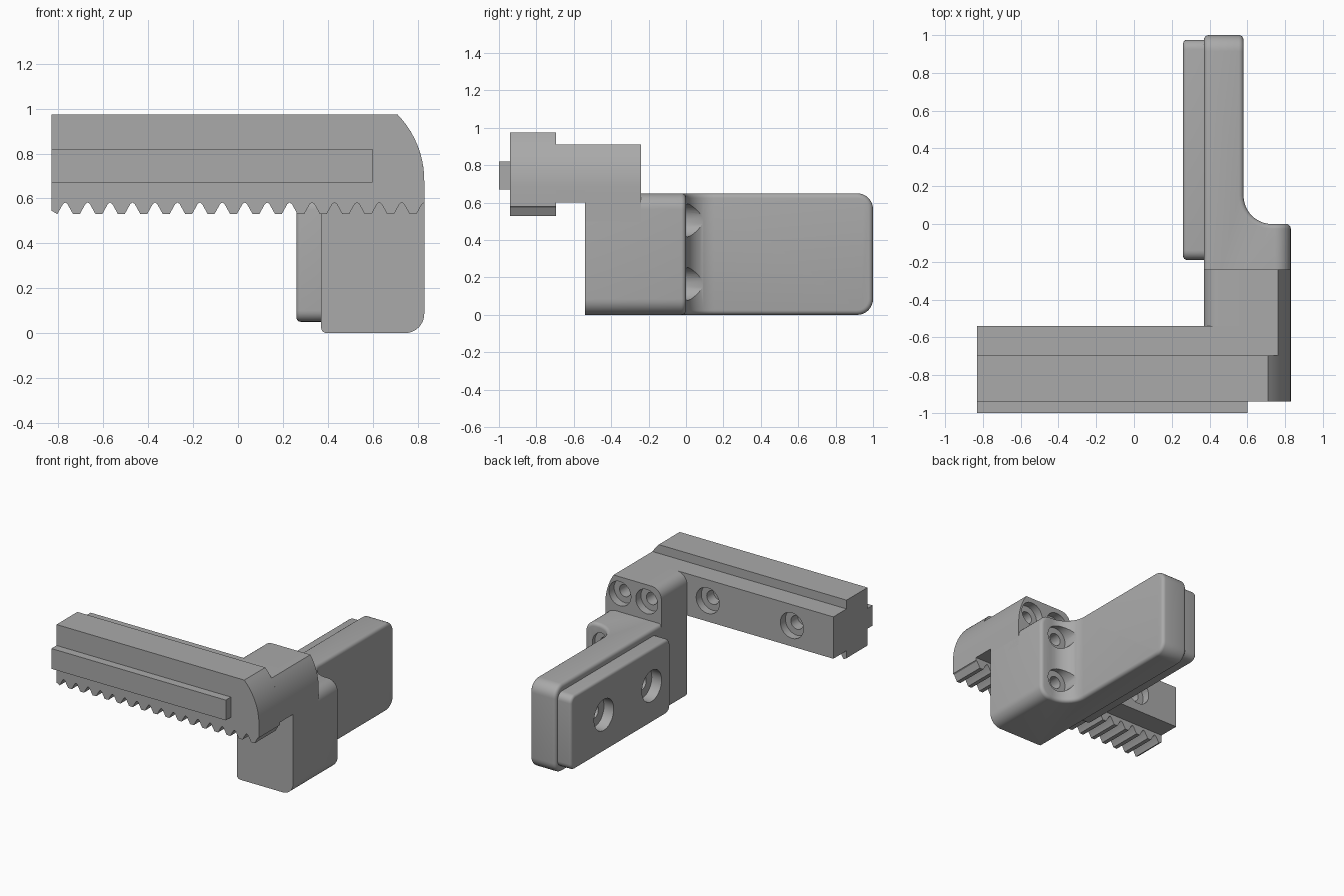
import bpy, bmesh, math
from mathutils import Vector, Matrix

if "Cube" in bpy.data.objects:
    bpy.data.objects.remove(bpy.data.objects["Cube"], do_unlink=True)

grey = bpy.data.materials.new("plain grey")
grey.use_nodes = True
grey.diffuse_color = (0.4, 0.4, 0.4, 1)
grey.node_tree.nodes["Principled BSDF"].inputs["Base Color"].default_value = grey.diffuse_color


def arc(cx, cy, r, start, end, steps=8):
    angles = [math.radians(start + (end - start) * i / steps) for i in range(steps + 1)]
    return [(cx + r * math.cos(a), cy + r * math.sin(a)) for a in angles]


def prism(points, axis, low, high):
    """Extrude a profile along y (points are x, z) or z (points are x, y)."""
    bm = bmesh.new()
    at = (lambda p: (p[0], low, p[1])) if axis == "y" else (lambda p: (p[0], p[1], low))
    face = bm.faces.new([bm.verts.new(at(p)) for p in points])
    step = Vector((0, high - low, 0)) if axis == "y" else Vector((0, 0, high - low))
    new = bmesh.ops.extrude_face_region(bm, geom=[face])["geom"]
    bmesh.ops.translate(bm, verts=[v for v in new if isinstance(v, bmesh.types.BMVert)], vec=step)
    bmesh.ops.recalc_face_normals(bm, faces=bm.faces)
    return bm


def box(x0, x1, y0, y1, z0, z1):
    return prism([(x0, y0), (x1, y0), (x1, y1), (x0, y1)], "z", z0, z1)


def round_edges(bm, rule, radius, segments):
    edges = [e for e in bm.edges if rule(e)]
    bmesh.ops.bevel(bm, geom=edges, offset=radius, segments=segments, profile=0.5,
                    affect="EDGES", clamp_overlap=True)


def along(e, axis):
    d = e.verts[1].co - e.verts[0].co
    return abs(d[axis]) > 0.99 * d.length


def middle(e):
    return (e.verts[0].co + e.verts[1].co) / 2


def is_sharp(e):
    return e.calc_face_angle(0) > math.radians(50)


def finish(bm, name):
    mesh = bpy.data.meshes.new(name)
    bm.to_mesh(mesh)
    bm.free()
    obj = bpy.data.objects.new(name, mesh)
    bpy.context.collection.objects.link(obj)
    mesh.materials.append(grey)
    return obj


def activate(obj):
    bpy.ops.object.select_all(action="DESELECT")
    obj.select_set(True)
    bpy.context.view_layer.objects.active = obj


def drill(obj, start, end, radius):
    """Cut a round hole between two points."""
    start, end = Vector(start), Vector(end)
    axis = end - start
    place = Matrix.Translation((start + end) / 2) @ axis.to_track_quat("Z", "Y").to_matrix().to_4x4()
    bm = bmesh.new()
    bmesh.ops.create_cone(bm, cap_ends=True, segments=32, radius1=radius, radius2=radius,
                          depth=axis.length, matrix=place)
    cutter = finish(bm, "hole_cutter")
    cutter.hide_render = True
    mod = obj.modifiers.new("hole", "BOOLEAN")
    mod.operation, mod.solver, mod.object = "DIFFERENCE", "EXACT", cutter
    activate(obj)
    bpy.ops.object.modifier_apply(modifier=mod.name)
    bpy.data.objects.remove(cutter, do_unlink=True)


# Shared rounded right end of the rack, step and arm
def end_curve(top):
    r, cx, cz = 0.4225, 0.4075, 0.68
    return arc(cx, cz, r, 0, math.degrees(math.asin((top - cz) / r)), 12)


# Toothed rack
teeth = [(-0.83, 0.545)]
for i in range(17):
    c = -0.82 + 0.1 * i
    if i:
        teeth.append((c - 0.015, 0.53))
    teeth += [(c + 0.015, 0.53), (c + 0.04, 0.575), (c + 0.05, 0.582), (c + 0.06, 0.575)]
teeth[-1:] = [(0.83, 0.582)]
teeth = [p for p in teeth if p[0] < 0.825] + [(0.83, 0.58)]
rack = finish(prism(teeth + end_curve(0.975) + [(-0.83, 0.975)], "y", -0.94, -0.695), "toothed_rack")

# Guide rail on the front
rail = finish(box(-0.83, 0.6, -1, -0.93, 0.67, 0.82), "guide_rail")

# Step behind the rack, with two screw recesses
step = finish(prism([(-0.83, 0.6), (0.83, 0.6)] + end_curve(0.91) + [(-0.83, 0.91)],
                    "y", -0.7, -0.54), "rack_step")
for x in (-0.49, 0.2):
    drill(step, (x, -0.5, 0.755), (x, -0.6, 0.755), 0.095)
    drill(step, (x, -0.55, 0.755), (x, -0.68, 0.755), 0.05)

# Arm joining the rack to the finger
arm = finish(prism([(0.37, 0.5), (0.83, 0.5)] + end_curve(0.91) + arc(0.45, 0.83, 0.08, 90, 180),
                   "y", -0.54, -0.24), "rear_arm")
for x in (0.49, 0.71):
    drill(arm, (x, -0.2, 0.785), (x, -0.3, 0.785), 0.09)
    drill(arm, (x, -0.25, 0.785), (x, -0.45, 0.785), 0.045)

# Finger and its base block, one L-shaped body with a concave corner
outline = [(0.37, -0.54), (0.83, -0.54), (0.83, 0)] + arc(0.73, 0.15, 0.15, 270, 180, 12)
bm = prism(outline + [(0.58, 1), (0.37, 1)], "z", 0, 0.65)
round_edges(bm, lambda e: (along(e, 0) and middle(e).y > 0.99)
            or (along(e, 1) and middle(e).x > 0.82), 0.085, 8)
round_edges(bm, lambda e: is_sharp(e) and middle(e).y > -0.53, 0.025, 4)
finger = finish(bm, "finger_body")
for z in (0.165, 0.505):
    drill(finger, (0.68, 0.3, z), (0.68, -0.03, z), 0.088)
    drill(finger, (0.68, 0, z), (0.68, -0.2, z), 0.045)

# Grip pad with two deep screw recesses
bm = box(0.26, 0.39, -0.19, 0.975, 0.05, 0.6)
round_edges(bm, lambda e: along(e, 0), 0.05, 6)
round_edges(bm, lambda e: is_sharp(e) and middle(e).x < 0.27, 0.02, 4)
pad = finish(bm, "grip_pad")
for y in (0.03, 0.59):
    drill(pad, (0.2, y, 0.325), (0.34, y, 0.325), 0.115)
    for part in (pad, finger):
        drill(part, (0.3, y, 0.325), (0.5, y, 0.325), 0.05)

for part in (rack, rail, step, arm, finger, pad):
    activate(part)
    bpy.ops.object.shade_smooth_by_angle(angle=math.radians(30))
